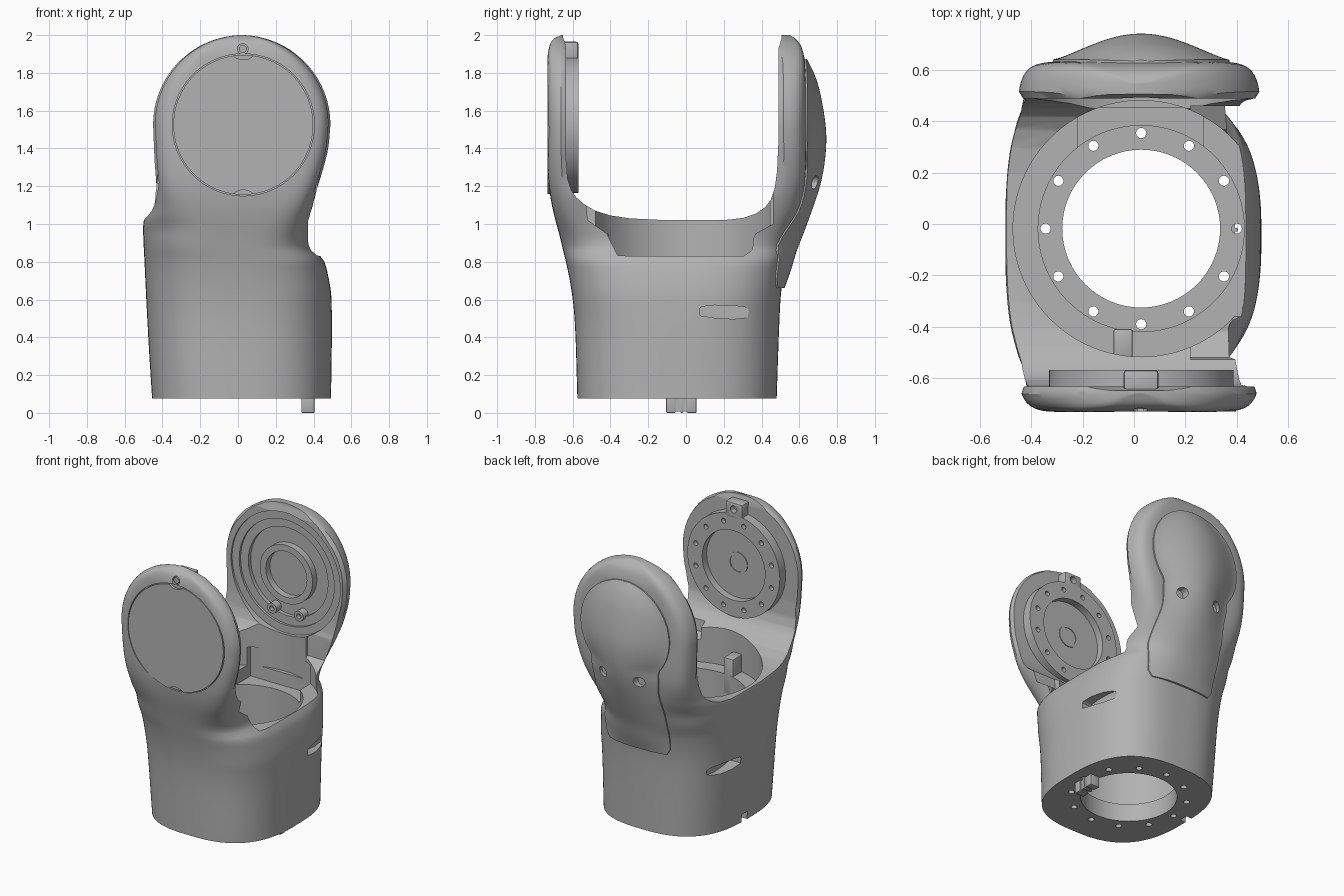
import bpy, bmesh
from math import sin, cos, pi, sqrt
from mathutils import Matrix, Vector

old = bpy.data.objects.get("Cube")
if old:
    bpy.data.objects.remove(old, do_unlink=True)

grey = bpy.data.materials.new("plain_grey")
grey.use_nodes = True
grey.diffuse_color = (0.45, 0.45, 0.45, 1)
grey.node_tree.nodes["Principled BSDF"].inputs["Base Color"].default_value = (0.45, 0.45, 0.45, 1)

CX, CY, CZ = 0.028, -0.018, 1.525   # bore axis and joint axis
INNER_FRONT, INNER_BACK = -.635, .49   # inner faces of the arms


def finish(name, bm):
    bmesh.ops.recalc_face_normals(bm, faces=bm.faces)
    me = bpy.data.meshes.new(name)
    bm.to_mesh(me)
    bm.free()
    ob = bpy.data.objects.new(name, me)
    bpy.context.collection.objects.link(ob)
    me.materials.append(grey)
    return ob


def cylinders(name, r, a, b, spots, axis="Z", sides=64):
    """Cylinders from a to b along an axis, one per spot."""
    bm = bmesh.new()
    for p, q in spots:
        mid = (a + b) / 2
        if axis == "Z":
            m = Matrix.Translation((p, q, mid))
        else:
            m = Matrix.Translation((p, mid, q)) @ Matrix.Rotation(pi / 2, 4, "X")
        bmesh.ops.create_cone(bm, cap_ends=True, segments=sides, radius1=r, radius2=r,
                              depth=abs(b - a), matrix=m)
    return finish(name, bm)


def box(name, lo, hi, bevel=0):
    bm = bmesh.new()
    lo, hi = Vector(lo), Vector(hi)
    m = Matrix.Translation((lo + hi) / 2) @ Matrix.Diagonal((*(hi - lo), 1))
    bmesh.ops.create_cube(bm, size=1, matrix=m)
    if bevel:
        bmesh.ops.bevel(bm, geom=bm.edges[:], offset=bevel, segments=2, affect="EDGES", profile=0.5)
    return finish(name, bm)


def extrude_x(name, profile, x0, x1):
    bm = bmesh.new()
    face = bm.faces.new([bm.verts.new((x0, y, z)) for y, z in profile])
    out = bmesh.ops.extrude_face_region(bm, geom=[face])
    bmesh.ops.translate(bm, vec=(x1 - x0, 0, 0),
                        verts=[v for v in out["geom"] if isinstance(v, bmesh.types.BMVert)])
    return finish(name, bm)


def loft(name, rings):
    bm = bmesh.new()
    rows = [[bm.verts.new(p) for p in ring] for ring in rings]
    for r0, r1 in zip(rows, rows[1:]):
        for i in range(len(r0)):
            j = (i + 1) % len(r0)
            bm.faces.new((r0[i], r0[j], r1[j], r1[i]))
    bm.faces.new(rows[0])
    bm.faces.new(rows[-1])
    return finish(name, bm)


def boolean(ob, cutter):
    mod = ob.modifiers.new("cut", "BOOLEAN")
    mod.operation, mod.solver, mod.object = "DIFFERENCE", "EXACT", cutter
    bpy.context.view_layer.objects.active = ob
    bpy.ops.object.modifier_apply(modifier=mod.name)
    bpy.data.objects.remove(cutter, do_unlink=True)


def smooth(keys):
    """Smooth curve through (z, value) keys."""
    def slope(i):
        a, b = keys[max(i - 1, 0)], keys[min(i + 1, len(keys) - 1)]
        return (b[1] - a[1]) / (b[0] - a[0])

    def f(z):
        z = min(max(z, keys[0][0]), keys[-1][0])
        i = max(k for k in range(len(keys) - 1) if keys[k][0] <= z)
        (z0, v0), (z1, v1) = keys[i], keys[i + 1]
        h = z1 - z0
        t = (z - z0) / h
        return (v0 * (1 + 2 * t) * (1 - t) ** 2 + v1 * t * t * (3 - 2 * t)
                + h * slope(i) * t * (1 - t) ** 2 - h * slope(i + 1) * t * t * (1 - t))
    return f


# Outer shape: left, right, front, back limits and squareness by height
left = smooth([(.08, -.455), (.4, -.475), (.8, -.495), (1, -.502), (1.04, -.49), (1.1, -.462),
               (1.2, -.449), (1.35, -.452), (1.525, -.457)])
right = smooth([(.08, .493), (.6, .495), (.75, .472), (.82, .446), (.86, .4), (.92, .38), (1, .382),
                (1.1, .402), (1.25, .447), (1.4, .485), (1.525, .497)])
front = smooth([(.08, -.575), (.5, -.59), (.7, -.615), (.9, -.66), (1.1, -.71), (1.25, -.73),
                (1.5, -.735), (1.88, -.733), (1.95, -.72), (1.98, -.7), (2, -.66)])
back = smooth([(.08, .48), (.5, .495), (.65, .505), (.8, .53), (.95, .57), (1.1, .61), (1.25, .633),
               (1.5, .635), (1.85, .63), (1.94, .61), (1.98, .58), (2, .55)])
power_right = smooth([(.08, 2.7), (.6, 2.9), (.9, 4), (1.2, 9), (1.5, 10), (2, 10)])
power_left = smooth([(.08, 2.7), (.6, 2.8), (.9, 3), (1.02, 3.4), (1.25, 8), (1.5, 10), (2, 10)])


def section(z):
    x0, x1 = left(z), right(z)
    if z > CZ:
        half = .477 * sqrt(max(1 - ((z - CZ) / .475) ** 2, .0001))
        x0, x1 = .02 - half, .02 + half
    y0, y1 = front(z), back(z)
    return (x0 + x1) / 2, (x1 - x0) / 2, (y0 + y1) / 2, (y1 - y0) / 2


def ring(z, count=256, r=.03):
    cx, a, cy, b = section(z)
    fade = min(max((z - 1.15) / .2, 0), 1)
    pts = []
    for i in range(count):
        c, s = cos(2 * pi * (i + .5) / count), sin(2 * pi * (i + .5) / count)
        n = (power_right if c > 0 else power_left)(z)
        k = (abs(c) ** n + abs(s) ** n) ** (-1 / n)
        x, y = a * c * k, cy + b * s * k
        # rounded inner rims of the arms
        depth = min(max(y - INNER_BACK, INNER_FRONT - y, 0), r)
        rim = fade * min(r - sqrt(r * r - (r - depth) ** 2), abs(x) / 2)
        pts.append((cx + x - (rim if x > 0 else -rim), y, z))
    return pts


heights = [.075 + i * (CZ - .075) / 48 for i in range(48)]
heights += [CZ + .475 * sin(pi / 2 * i / 24) for i in range(25)]
body = loft("forked_housing", [ring(z) for z in heights])

# Gap between the arms
gap = [(-.655, 2.3), (-.65, 1.985), (INNER_FRONT, 1.94), (INNER_FRONT, 1.35), (-.627, 1.24), (-.608, 1.18),
       (-.58, 1.14), (-.54, 1.105), (-.48, 1.07), (-.4, 1.045), (-.3, 1.03), (-.1, 1.02), (.2, 1.02),
       (.3, 1.032), (.37, 1.055), (.42, 1.09), (.45, 1.13), (.47, 1.19), (.482, 1.28),
       (INNER_BACK, 1.45), (INNER_BACK, 1.93), (.505, 1.98), (.53, 2.3)]
boolean(body, extrude_x("gap_cutter", gap, -1, 1))

# Lowered opening in the right wall
opening = [(-.36, .832), (.31, .832), (.37, .95), (.46, 1), (.46, 1.3), (-.55, 1.3), (-.52, 1.02), (-.42, .95)]
boolean(body, extrude_x("opening_cutter", opening, .22, .7))

# Stepped bore, bolt holes and pockets
bolts = [(CX + .373 * cos(i * pi / 6), CY + .373 * sin(i * pi / 6)) for i in range(12)]
boolean(body, cylinders("upper_bore", .5, .83, 1.3, [(CX, CY)], sides=96))
boolean(body, cylinders("lower_bore", .402, .2, 1.2, [(CX, CY)], sides=96))
boolean(body, cylinders("base_opening", .308, -.1, .4, [(CX, CY)]))
boolean(body, cylinders("bolt_holes", .02, -.1, .4, bolts, sides=16))
boolean(body, box("rear_pocket", (-.22, .2, .74), (.27, .455, .96)))
boolean(body, box("base_notch", (-.6, -.03, 0), (-.41, .03, .13)))

# Teardrop slots on both sides
slot = [(.075, .515), (.075, .555), (.085, .563), (.15, .57), (.25, .568), (.31, .56), (.34, .545),
        (.345, .52), (.33, .506), (.25, .497), (.15, .503)]
boolean(body, extrude_x("right_slot", slot, .425, .7))
boolean(body, extrude_x("left_slot", slot, -.7, -.395))

# Rear arm inner seat
for radius, depth in ((.425, .502), (.37, .518), (.31, .545)):
    boolean(body, cylinders("seat_step", radius, .3, depth, [(CX, CZ - .01)], "Y", 96))

# Front arm seat for the disc, and screw
boolean(body, cylinders("disc_seat", .376, -.9, -.705, [(CX, CZ)], "Y", 96))
boolean(body, cylinders("screw_hole", .028, -.9, -.7, [(.025, 1.927)], "Y", 32))

parts = [body]


def washer(name, outer, inner, y0, y1, cut0, cut1, z, spots=()):
    ob = cylinders(name, outer, y0, y1, [(CX, z)], "Y", 96)
    boolean(ob, cylinders("hole", inner, cut0, cut1, [(CX, z)], "Y"))
    if spots:
        boolean(ob, cylinders("holes", .017, -.6, -.5, spots, "Y", 16))
    parts.append(ob)


# Front disc with two pry notches
disc = cylinders("front_disc", .37, -.732, -.69, [(CX, CZ)], "Y", 96)
for z in (CZ - .42, CZ + .42):
    boolean(disc, cylinders("pry_notch", .075, -.9, -.715, [(CX, z)], "Y"))
parts.append(disc)
parts.append(cylinders("front_screw", .021, -.722, -.68, [(.025, 1.927)], "Y", 32))

# Bearing flange on the inside of the front arm
flange_bolts = [(CX + .305 * cos((i + .5) * pi / 6), CZ + .305 * sin((i + .5) * pi / 6)) for i in range(12)]
washer("front_flange", .36, .245, -.66, -.57, -.62, -.4, CZ, flange_bolts)
washer("flange_hub", .075, .06, -.64, -.615, -.63, -.4, CZ)
tab = box("flange_tab", (-.04, -.66, 1.85), (.095, -.57, 1.965), .012)
boolean(tab, cylinders("tab_hole", .025, -.61, -.5, [(CX, 1.92)], "Y", 24))
parts.append(tab)

# Hub and bosses on the inside of the rear arm
washer("rear_hub", .205, .16, .497, .56, .4, .553, CZ - .02)
boss = cylinders("rear_bosses", .036, .49, .56, [(-.08, 1.24), (.13, 1.24)], "Y", 32)
boolean(boss, cylinders("boss_holes", .017, .4, .52, [(-.08, 1.24), (.13, 1.24)], "Y", 16))
parts.append(boss)

# Domed keyhole cover on the rear arm
crown = smooth([(.66, .512), (.75, .545), (.85, .575), (1, .632), (1.2, .7), (1.35, .728), (1.5, .732),
                (1.7, .7), (1.8, .668), (1.875, .63)])
neck = smooth([(.66, .225), (.675, .245), (.7, .252), (.8, .26), (1, .262), (1.14, .25), (1.25, .26),
               (1.875, .2)])


def cover_row(z, lift=.009, cells=28):
    round_part = sqrt(max(.345 ** 2 - (z - 1.53) ** 2, .0001))
    w = max(round_part, neck(z)) if z < 1.4 else round_part
    cx, a, cy, b = section(z)
    front_row, back_row = [], []
    for i in range(cells + 1):
        u = -1 + 2 * i / cells
        x = CX + u * w
        n = (power_right if x > cx else power_left)(z)
        y = cy + b * max(1 - abs((x - cx) / a) ** n, 0) ** (1 / n)
        dome = max(crown(z) - back(z), 0) * (1 - u * u) ** 1.5
        front_row.append((x, y + lift + dome, z))
        back_row.append((x, y - .03, z))
    return front_row + back_row[::-1]


cover = loft("rear_cover", [cover_row(.66 + 1.214 * sin(pi / 2 * i / 50)) for i in range(51)])
boolean(cover, cylinders("cover_holes", .036, .645, .9, [(CX - .14, 1.22), (CX + .14, 1.22)], "Y", 32))
parts.append(cover)

# Locating peg under the base and key inside the bore
for i, (y0, y1) in enumerate(((-.105, -.055), (-.03, -.015), (.005, .055))):
    parts.append(box("base_peg_" + str(i + 1), (.335, y0, 0), (.405, y1, .1), .005))
parts.append(box("base_peg_bridge", (.345, -.09, .008), (.395, .045, .1)))
parts.append(box("bore_key", (-.08, -.52, .7), (-.005, -.41, .95), .008))

for ob in parts:
    bpy.ops.object.select_all(action="DESELECT")
    ob.select_set(True)
    bpy.context.view_layer.objects.active = ob
    bpy.ops.object.shade_smooth_by_angle(angle=.55)
